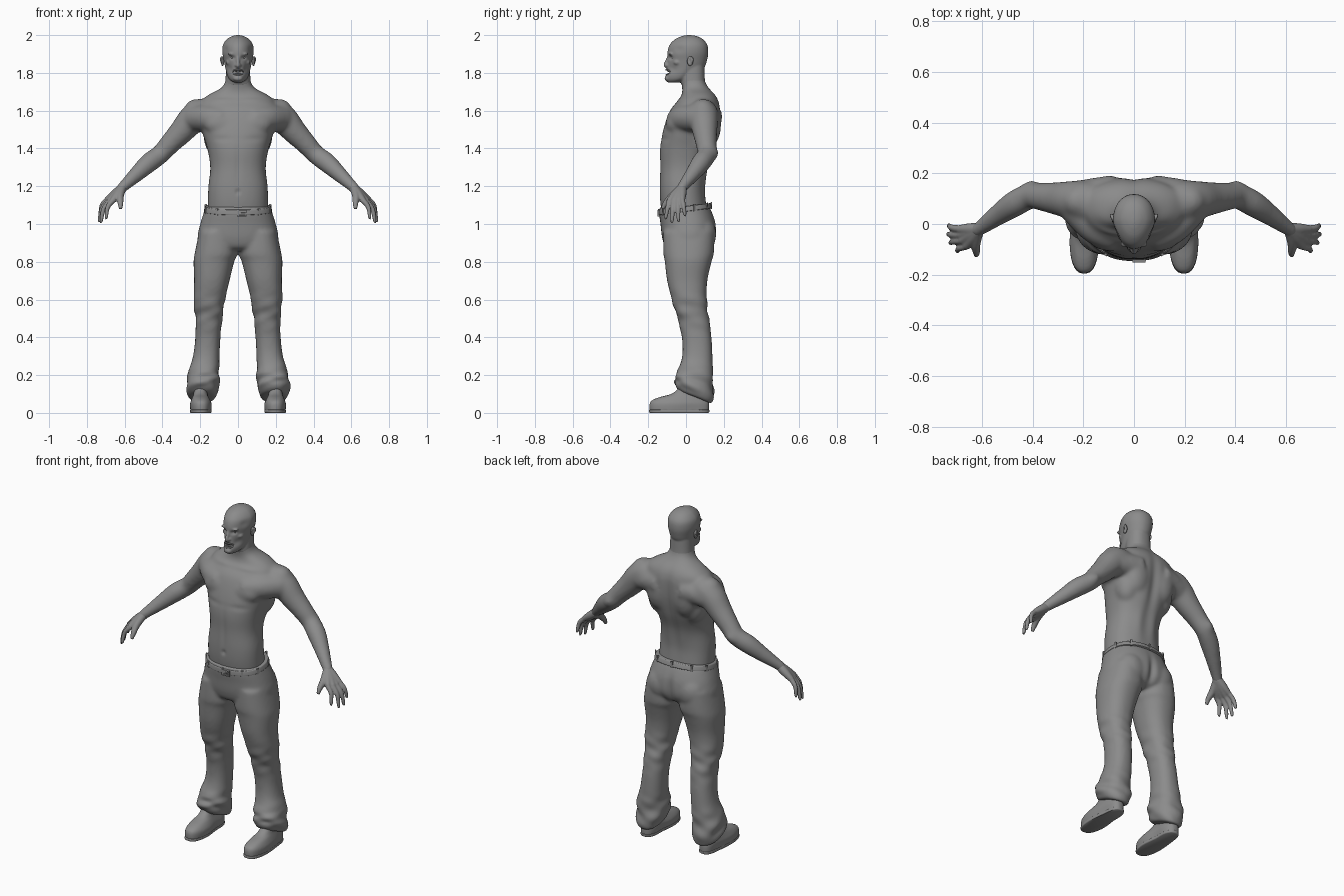
import bpy, bmesh, math
from mathutils import Vector, Matrix

cube = bpy.data.objects.get("Cube")
if cube:
    bpy.data.objects.remove(cube)

grey = bpy.data.materials.new("plain grey")
grey.use_nodes = True
grey.diffuse_color = (0.26, 0.26, 0.26, 1)
grey.node_tree.nodes["Principled BSDF"].inputs["Base Color"].default_value = (0.26, 0.26, 0.26, 1)


def spline(rows, steps=5):
    """Smoothly interpolate rows of numbers."""
    out = []
    for i in range(len(rows) - 1):
        a, b, c, d = rows[max(i - 1, 0)], rows[i], rows[i + 1], rows[min(i + 2, len(rows) - 1)]
        for k in range(steps):
            t = k / steps
            out.append([q + t / 2 * (r - p + t * (2 * p - 5 * q + 4 * r - s + t * (3 * (q - r) + s - p)))
                        for p, q, r, s in zip(a, b, c, d)])
    return out + [list(rows[-1])]


def skin(bm, rings):
    """Bridge rings of points into a closed body."""
    loops = [[bm.verts.new(p) for p in ring] for ring in rings]
    n = len(loops[0])
    for a, b in zip(loops, loops[1:]):
        for i in range(n):
            bm.faces.new((a[i], a[(i + 1) % n], b[(i + 1) % n], b[i]))
    bm.faces.new(loops[0][::-1])
    bm.faces.new(loops[-1])


def stack(bm, rows, side=1, power=2.3, egg=0.0, n=40):
    """Level sections: height, x range, y range."""
    rings = []
    for z, x0, x1, y0, y1 in spline(rows):
        ring = []
        for i in range(n):
            a = math.tau * i / n
            c, s = (math.copysign(abs(f) ** (2 / power), f) for f in (math.cos(a), math.sin(a)))
            x = (x0 + x1) / 2 + c * (x1 - x0) / 2 * (1 + egg * min(s, 0))
            ring.append((side * x, (y0 + y1) / 2 + s * (y1 - y0) / 2, z))
        rings.append(ring)
    skin(bm, rings)


def tube(bm, rows, side=1, n=20):
    """Round sections along a path: x, y, z, radius."""
    pts = spline(rows)
    rings = []
    for i, p in enumerate(pts):
        along = Vector(pts[min(i + 1, len(pts) - 1)][:3]) - Vector(pts[max(i - 1, 0)][:3])
        q = along.to_track_quat('Z', 'Y')
        ring = [Vector(p[:3]) + q @ Vector((math.cos(a), math.sin(a), 0)) * p[3]
                for a in (math.tau * k / n for k in range(n))]
        rings.append([(side * v.x, v.y, v.z) for v in ring])
    skin(bm, rings)


def blob(bm, centre, size, both=True):
    for s in ((1, -1) if both else (1,)):
        m = Matrix.Translation((s * centre[0], centre[1], centre[2])) @ Matrix.Diagonal((*size, 1))
        bmesh.ops.create_uvsphere(bm, u_segments=24, v_segments=16, radius=1, matrix=m)


def put_points(mesh, points):
    mesh.vertices.foreach_set("co", [c for p in points for c in p])
    mesh.update()


def sculpt(obj, strokes, sides=(1, -1)):
    """Soft strokes: centre, size, move; repeated on the given sides."""
    points = [tuple(v.co) for v in obj.data.vertices]
    for (cx, cy, cz), (rx, ry, rz), (mx, my, mz) in strokes:
        for s in (sides if cx else (1,)):
            for i, (x, y, z) in enumerate(points):
                dz = (z - cz) / rz
                dx = (x - s * cx) / rx
                if abs(dz) < 2.5 and abs(dx) < 2.5:
                    w = math.exp(-dx * dx - dz * dz - ((y - cy) / ry) ** 2)
                    points[i] = (x + s * mx * w, y + my * w, z + mz * w)
    put_points(obj.data, points)


def finish(name, bm, voxel=0, smooth=0):
    bmesh.ops.recalc_face_normals(bm, faces=bm.faces)
    mesh = bpy.data.meshes.new(name)
    bm.to_mesh(mesh)
    bm.free()
    obj = bpy.data.objects.new(name, mesh)
    bpy.context.collection.objects.link(obj)
    if voxel:
        # fuse overlapping masses into one surface
        r = obj.modifiers.new("fuse", 'REMESH')
        r.mode, r.voxel_size = 'VOXEL', voxel
        s = obj.modifiers.new("soften", 'SMOOTH')
        s.factor, s.iterations = 0.5, smooth
        baked = bpy.data.meshes.new_from_object(obj.evaluated_get(bpy.context.evaluated_depsgraph_get()))
        obj.modifiers.clear()
        obj.data = baked
        baked.name = name
    obj.data.materials.clear()
    obj.data.materials.append(grey)
    obj.data.polygons.foreach_set("use_smooth", [True] * len(obj.data.polygons))
    return obj


def even(rows):
    return [(z, -w, w, y0, y1) for z, w, y0, y1 in rows]


# Torso, neck and arms
bm = bmesh.new()
stack(bm, even([(1.04, .16, -.125, .115), (1.12, .16, -.137, .105), (1.2, .157, -.14, .1),
                (1.3, .147, -.137, .115), (1.4, .163, -.138, .155), (1.5, .192, -.12, .18),
                (1.6, .2, -.085, .183), (1.65, .195, -.045, .174), (1.685, .155, -.022, .155),
                (1.72, .09, -.02, .122), (1.76, .066, -.028, .1), (1.83, .062, -.03, .095)]))
for s in (1, -1):
    tube(bm, [(.13, .085, 1.58, .075), (.195, .088, 1.58, .083), (.245, .094, 1.55, .077),
              (.3, .1, 1.488, .066), (.36, .107, 1.425, .056), (.41, .11, 1.37, .051),
              (.47, .08, 1.325, .052), (.53, .04, 1.27, .043), (.605, -.015, 1.2, .03),
              (.63, -.03, 1.175, .027)], s)
    # chest and shoulder blade running into the arm
    tube(bm, [(.07, -.052, 1.55, .06), (.15, -.01, 1.56, .07), (.23, .07, 1.56, .07)], s)
    tube(bm, [(.075, .125, 1.57, .07), (.15, .115, 1.565, .068), (.24, .1, 1.55, .068)], s)
blob(bm, (.085, -.058, 1.53), (.095, .05, .062))
blob(bm, (.085, .13, 1.53), (.08, .056, .12))
blob(bm, (.22, .09, 1.585), (.07, .068, .078))
blob(bm, (.115, .075, 1.47), (.068, .075, .11))
body = finish("torso_and_arms", bm, .009, 16)
sculpt(body, [((0, .19, 1.45), (.03, .09, .2), (0, -.014, 0)),
              ((0, -.14, 1.3), (.014, .05, .12), (0, .004, 0)),
              ((0, -.14, 1.17), (.01, .03, .012), (0, .009, 0)),
              ((.09, -.12, 1.45), (.06, .04, .016), (0, .004, 0)),
              ((.09, -.04, 1.655), (.07, .04, .012), (0, -.004, .002)),
              ((.05, .11, 1.25), (.03, .04, .1), (0, .006, 0)),
              ((.41, .16, 1.37), (.03, .03, .03), (0, .009, 0))])

# Hands
for s, label in ((1, "left"), (-1, "right")):
    bm = bmesh.new()
    wrist = Vector((.61, -.02, 1.192))
    for base, tip in (((.662, -.088, 1.125), (.697, -.107, 1.035)), ((.68, -.066, 1.122), (.724, -.074, 1.015)),
                      ((.688, -.043, 1.122), (.733, -.04, 1.02)), ((.69, -.02, 1.132), (.73, -.006, 1.05))):
        b, t = Vector(base), Vector(tip)
        tube(bm, [(*wrist, .025), (*wrist.lerp(b, .5), .023), (*b, .016)], s)
        mid = b.lerp(t, .45) + Vector((.012, 0, .004))
        tube(bm, [(*b, .0145), (*mid, .0125), (*t, .009), (*(t - Vector((.002, 0, .008))), .004)], s, 14)
    tube(bm, [(.615, -.03, 1.185, .022), (.625, -.075, 1.145, .02), (.622, -.108, 1.11, .015),
              (.622, -.125, 1.08, .009)], s)
    finish(label + "_hand", bm, .005, 3)

# Head, with the nape carried down into the neck
bm = bmesh.new()
stack(bm, even([(1.75, .024, -.098, -.03), (1.765, .045, -.108, .02), (1.79, .058, -.108, .06),
                (1.83, .068, -.1, .098), (1.87, .076, -.097, .112), (1.91, .083, -.098, .118),
                (1.95, .079, -.086, .112), (1.98, .057, -.055, .087), (1.995, .03, -.02, .055),
                (2.0, .008, .005, .025)]), egg=.22, power=2.15)
stack(bm, even([(1.735, .068, -.024, .106), (1.76, .066, -.028, .1), (1.84, .063, -.03, .098)]))
tube(bm, [(0, -.09, 1.888, .009), (0, -.102, 1.86, .009), (0, -.11, 1.842, .011), (0, -.1, 1.832, .009)])
blob(bm, (.01, -.098, 1.84), (.009, .011, .008))
blob(bm, (.03, -.079, 1.9), (.025, .014, .008))
blob(bm, (.045, -.045, 1.855), (.02, .022, .016))
blob(bm, (0, -.098, 1.77), (.026, .016, .014), False)
head = finish("head", bm, .005, 4)
sculpt(head, [((.031, -.095, 1.88), (.014, .04, .01), (0, .012, 0)),
              ((.045, -.08, 1.82), (.016, .04, .02), (-.003, .005, 0)),
              ((0, -.105, 1.803), (.022, .04, .01), (0, .026, 0)),
              ((.07, -.04, 1.925), (.02, .03, .02), (-.004, 0, 0))])

# Eyes, ears, lips and teeth
bm = bmesh.new()
blob(bm, (.03, -.065, 1.88), (.011, .011, .008))
finish("eyes", bm)
bm = bmesh.new()
blob(bm, (.082, .022, 1.862), (.009, .017, .027))
blob(bm, (.09, .03, 1.87), (.006, .011, .018))
ears = finish("ears", bm, .004, 3)
sculpt(ears, [((.096, .018, 1.866), (.01, .009, .014), (-.007, 0, 0))])
bm = bmesh.new()
lip = [(.029 * math.cos(a), -.105 + .022 * math.cos(a) ** 2, 1.803 + .014 * math.sin(a), .004)
       for a in (math.tau * i / 16 for i in range(17))]
tube(bm, lip, n=10)
finish("lips", bm)
bm = bmesh.new()
for z in (1.81, 1.796):
    for i in range(-3, 4):
        m = Matrix.Translation((i * .0062, -.096 + .0012 * i * i, z)) @ Matrix.Diagonal((.0056, .006, .009, 1))
        bmesh.ops.create_cube(bm, size=1, matrix=m)
teeth = finish("teeth", bm)

# Trousers
bm = bmesh.new()
stack(bm, even([(1.09, .172, -.142, .125), (1.05, .185, -.142, .143), (1.0, .2, -.135, .158),
                (.93, .214, -.127, .16), (.88, .19, -.11, .135), (.86, .13, -.08, .1)]))
for s in (1, -1):
    stack(bm, [(.96, .02, .205, -.12, .15), (.85, .004, .228, -.12, .148), (.8, .02, .235, -.112, .135),
               (.7, .045, .232, -.1, .113), (.6, .068, .235, -.075, .11), (.5, .083, .225, -.045, .122),
               (.4, .093, .226, -.022, .135), (.3, .098, .238, -.02, .14), (.22, .1, .262, -.045, .142),
               (.15, .1, .273, -.06, .145), (.1, .113, .265, -.045, .142), (.085, .125, .25, -.03, .13)], s)
blob(bm, (.095, .085, .945), (.09, .075, .095))
trousers = finish("trousers", bm, .009, 8)
sculpt(trousers, [((0, .17, .93), (.02, .06, .09), (0, -.016, 0))])
folded = []
for p, normal in [(v.co.copy(), v.normal.copy()) for v in trousers.data.vertices]:
    # loose folds at the knee and above the hem, which drops at the heel
    depth = .005 * math.exp(-((p.z - .16) / .07) ** 2) + .003 * math.exp(-((p.z - .53) / .08) ** 2)
    fold = math.sin(55 * p.z + 30 * p.y + 20 * p.x) + .5 * math.sin(90 * p.z - 40 * p.x)
    drop = (p.y - .04) * .65 * max(0, .22 - p.z) / .22
    folded.append(p + normal * depth * fold - Vector((0, 0, drop)))
put_points(trousers.data, folded)

# Flush belt with loops and buckle, tilted up towards the back
bm = bmesh.new()
stack(bm, even([(1.066, .179, -.144, .137), (1.07, .181, -.146, .138), (1.09, .176, -.145, .131),
                (1.094, .172, -.142, .127)]), n=64)
for i in range(10):
    a = math.tau * (i + .5) / 10
    c, d = (math.copysign(abs(f) ** .87, f) for f in (math.cos(a), math.sin(a)))
    m = Matrix.Translation((.178 * c, -.005 + .139 * d, 1.08)) @ Matrix.Rotation(
        math.atan2(d * 1.28, c), 4, 'Z') @ Matrix.Diagonal((.009, .012, .036, 1))
    bmesh.ops.create_cube(bm, size=1, matrix=m)
for dx, dz, w, h in ((0, .014, .046, .007), (0, -.014, .046, .007), (-.022, 0, .007, .034),
                     (.022, 0, .007, .034), (.01, 0, .028, .006)):
    m = Matrix.Translation((.02 + dx, -.146, 1.076 + dz)) @ Matrix.Diagonal((w, .01, h, 1))
    bmesh.ops.create_cube(bm, size=1, matrix=m)
for v in bm.verts:
    v.co.z += .13 * v.co.y
belt = finish("belt", bm)

# Shoes, narrowed between ball and heel
sharp = [teeth, belt]
for s, label in ((1, "left"), (-1, "right")):
    bm = bmesh.new()
    stack(bm, [(.008, .139, .254, -.192, .122), (.045, .137, .256, -.193, .123), (.065, .144, .25, -.182, .12),
               (.082, .153, .243, -.145, .118), (.1, .16, .237, -.08, .115), (.13, .162, .235, -.04, .11),
               (.17, .165, .232, -.02, .1)], s, 2.5)
    upper = finish(label + "_shoe", bm, .006, 4)
    bm = bmesh.new()
    stack(bm, [(0, .142, .252, -.19, .119), (.004, .138, .255, -.195, .123), (.014, .138, .255, -.195, .124),
               (.017, .141, .253, -.192, .121)], s, 2.6)
    sole = finish(label + "_sole", bm)
    sharp.append(sole)
    for shoe in (upper, sole):
        sculpt(shoe, [((.13, .01, .02), (.05, .06, .06), (.012, 0, 0)),
                      ((.26, .04, .02), (.04, .08, .06), (-.01, 0, 0))], (s,))
for obj in sharp:
    obj.data.set_sharp_from_angle(angle=math.radians(45))
